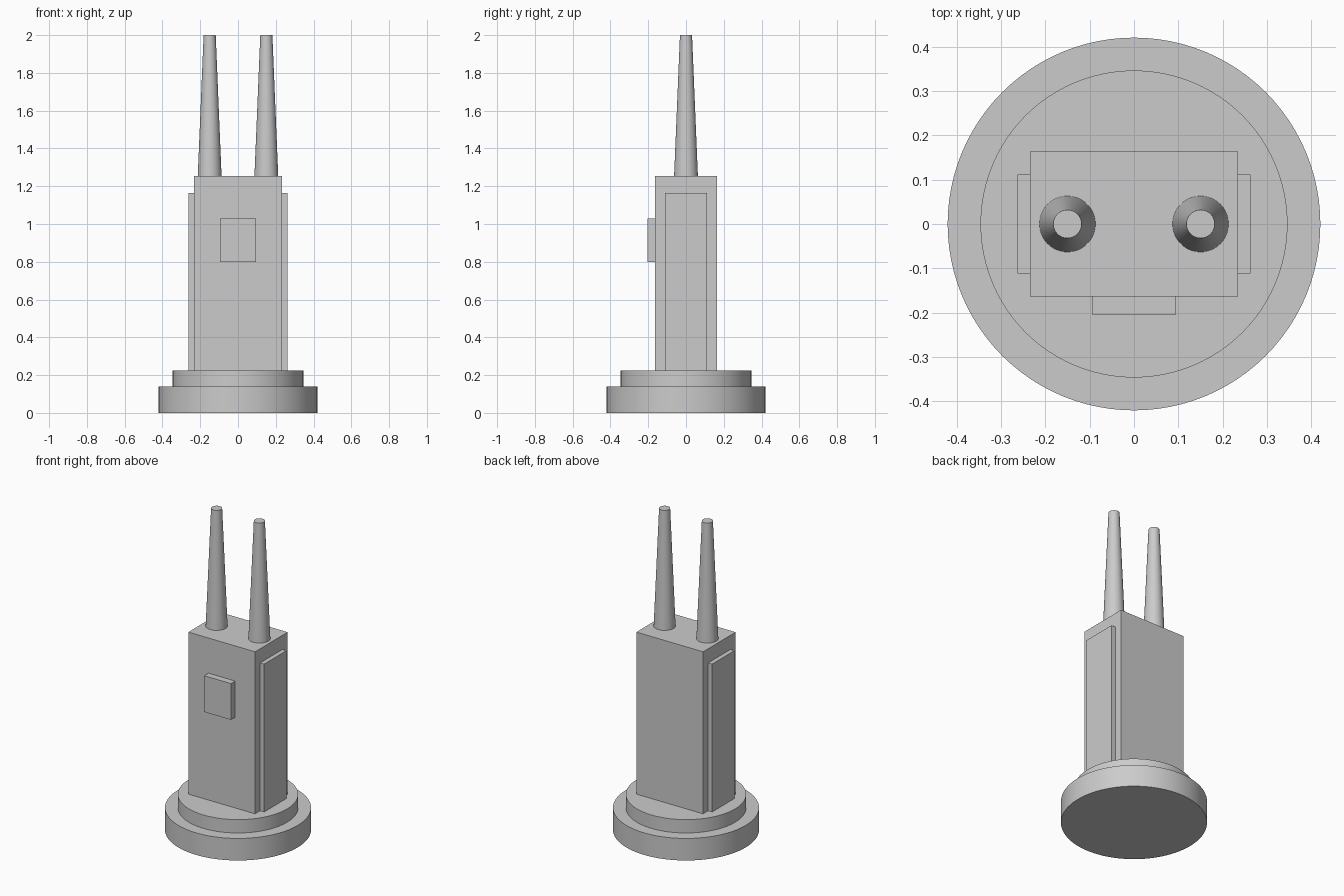
import bpy
import bmesh
from mathutils import Matrix, Vector

cube = bpy.data.objects.get("Cube")
if cube:
    bpy.data.objects.remove(cube, do_unlink=True)

grey = bpy.data.materials.new("plain grey")
grey.use_nodes = True
colour = (0.6, 0.6, 0.6, 1)
grey.diffuse_color = colour
grey.node_tree.nodes["Principled BSDF"].inputs["Base Color"].default_value = colour


def finish(name, bm):
    mesh = bpy.data.meshes.new(name)
    bm.to_mesh(mesh)
    bm.free()
    mesh.materials.append(grey)
    obj = bpy.data.objects.new(name, mesh)
    bpy.context.collection.objects.link(obj)
    return obj


def box(name, low, high):
    low, high = Vector(low), Vector(high)
    bm = bmesh.new()
    place = Matrix.Translation((low + high) / 2) @ Matrix.Diagonal((*(high - low), 1))
    bmesh.ops.create_cube(bm, size=1, matrix=place)
    return finish(name, bm)


def tapered(name, x, bottom, top, r_bottom, r_top, sides=64):
    bm = bmesh.new()
    bmesh.ops.create_cone(bm, cap_ends=True, segments=sides, radius1=r_bottom,
                          radius2=r_top, depth=top - bottom,
                          matrix=Matrix.Translation((x, 0, (bottom + top) / 2)))
    obj = finish(name, bm)
    # Round the walls, keep the rims sharp
    bpy.ops.object.select_all(action='DESELECT')
    obj.select_set(True)
    bpy.context.view_layer.objects.active = obj
    bpy.ops.object.shade_smooth_by_angle()
    return obj


# Stepped round base
tapered("base_disc", 0, 0, 0.14, 0.42, 0.42, 96)
tapered("base_step", 0, 0.14, 0.225, 0.346, 0.346, 96)

# Tower body and front plate
box("body", (-0.234, -0.163, 0.225), (0.234, 0.163, 1.253))
box("front_plate", (-0.094, -0.205, 0.80), (0.094, -0.16, 1.03))

# Side panels and antennas, one of each per side
for side, s in (("left", 1), ("right", -1)):
    inner, outer = sorted((s * 0.2, s * 0.262))
    box(side + "_panel", (inner, -0.112, 0.225), (outer, 0.112, 1.163))
    tapered(side + "_antenna", s * 0.15, 1.253, 2, 0.063, 0.032)
